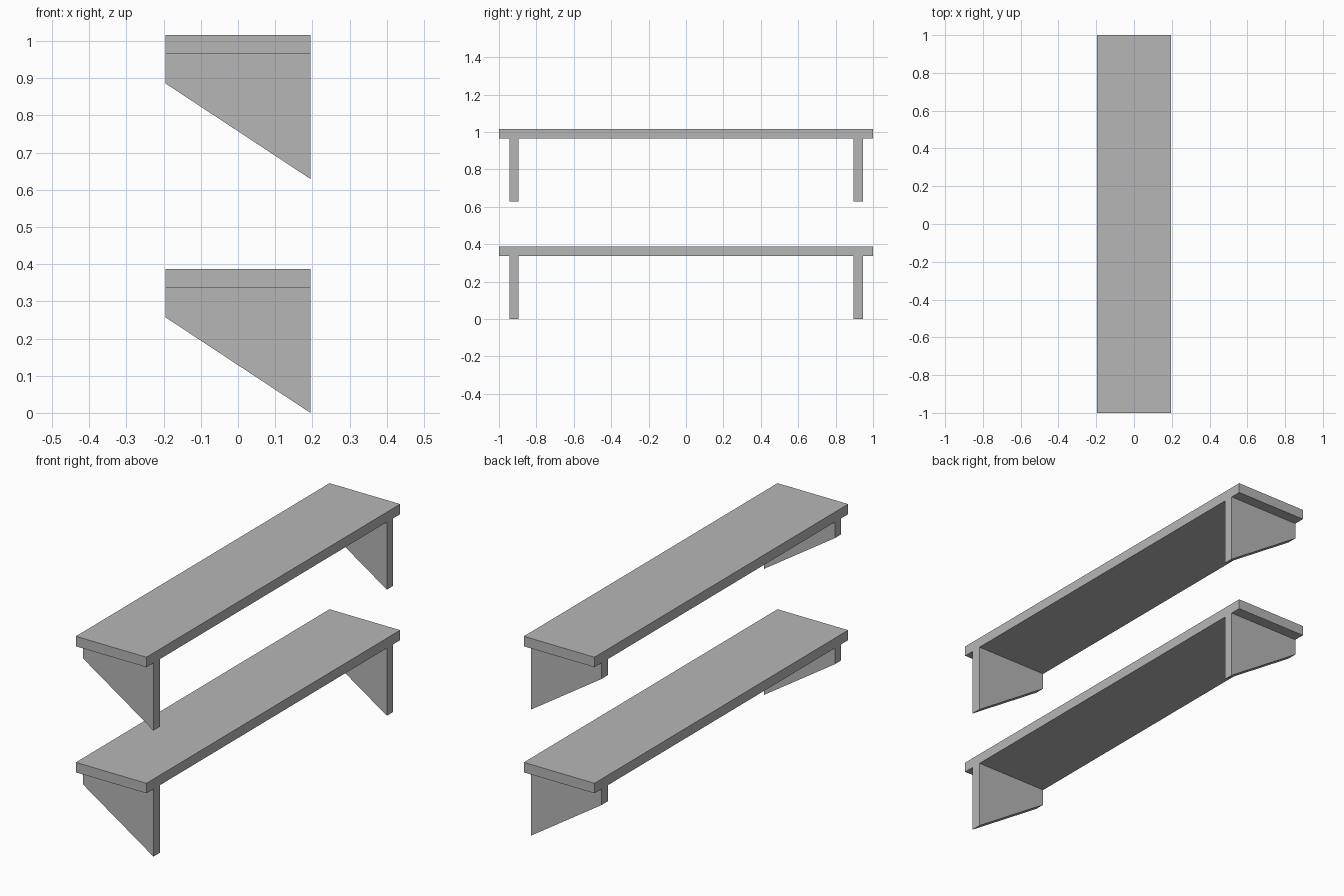
import bpy
import bmesh

cube = bpy.data.objects.get("Cube")
if cube:
    bpy.data.objects.remove(cube, do_unlink=True)

# Single flat grey
GREY = (0.47, 0.47, 0.47, 1)
grey = bpy.data.materials.new("shelf_grey")
grey.use_nodes = True
grey.diffuse_color = GREY
grey.node_tree.nodes["Principled BSDF"].inputs["Base Color"].default_value = GREY

HALF_DEPTH = 0.195
BOARD = 0.05            # board thickness
BRACKET_Y = (0.895, 0.945)


def prism(name, profile, y0, y1):
    """Extrude an x-z profile along y."""
    bm = bmesh.new()
    face = bm.faces.new([bm.verts.new((x, y0, z)) for x, z in profile])
    ext = bmesh.ops.extrude_face_region(bm, geom=[face])
    verts = [v for v in ext["geom"] if isinstance(v, bmesh.types.BMVert)]
    bmesh.ops.translate(bm, verts=verts, vec=(0, y1 - y0, 0))
    bmesh.ops.recalc_face_normals(bm, faces=bm.faces)
    mesh = bpy.data.meshes.new(name)
    bm.to_mesh(mesh)
    bm.free()
    mesh.materials.append(grey)
    obj = bpy.data.objects.new(name, mesh)
    bpy.context.collection.objects.link(obj)
    return obj


for level, base in (("lower", 0.0), ("upper", 0.629)):
    under = base + 0.337
    d = HALF_DEPTH

    # Shelf board
    prism(level + "_shelf_board",
          [(-d, under), (d, under), (d, under + BOARD), (-d, under + BOARD)],
          -1, 1)

    # Tapered brackets under each end
    taper = [(-d, base + 0.257), (d, base), (d, under), (-d, under)]
    for end, side in (("front", -1), ("back", 1)):
        y0, y1 = sorted(side * y for y in BRACKET_Y)
        prism(f"{level}_{end}_bracket", taper, y0, y1)
